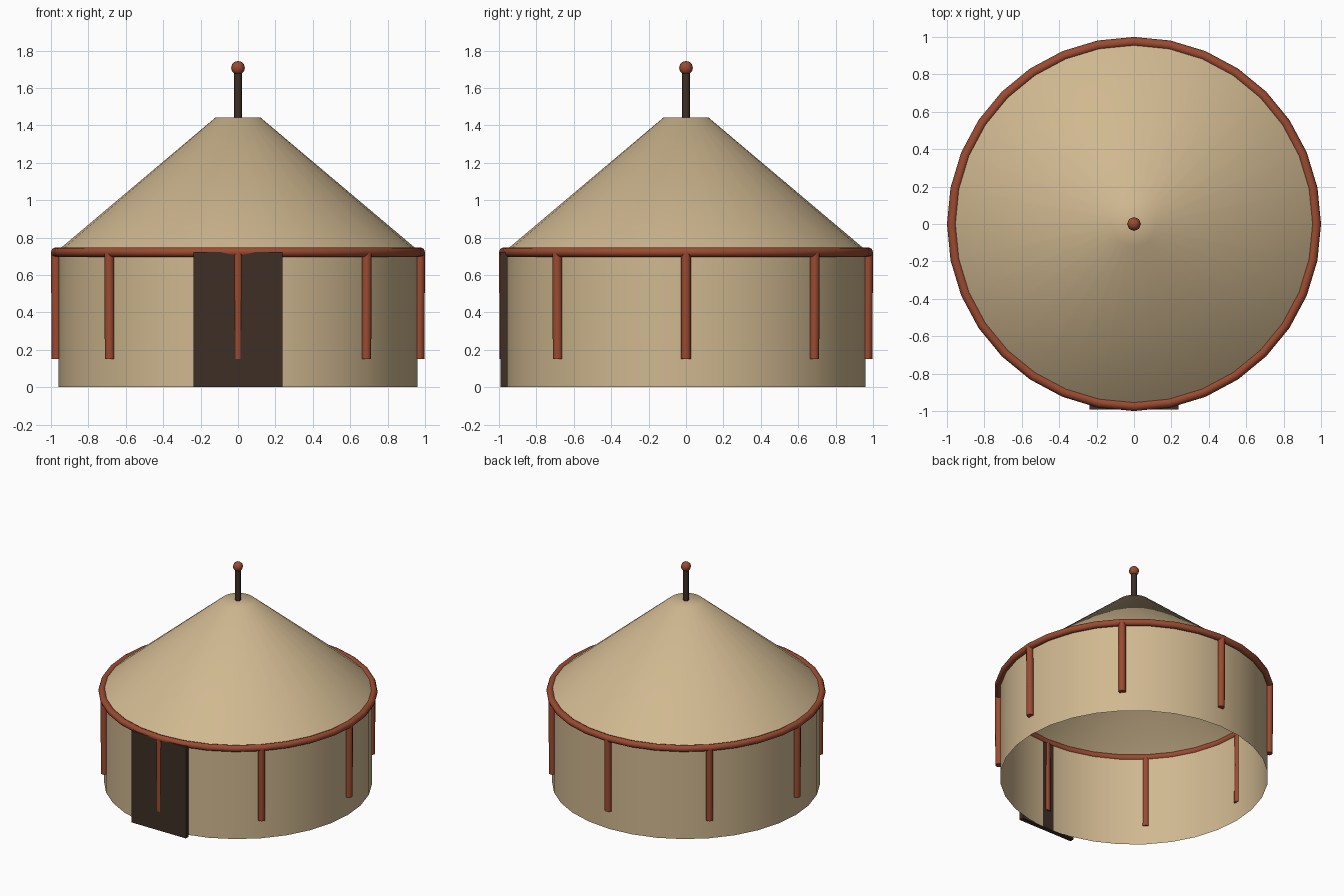
import bpy
import bmesh
from math import cos, pi
from mathutils import Matrix, Vector

cube = bpy.data.objects.get("Cube")
if cube:
    bpy.data.objects.remove(cube, do_unlink=True)


def material(name, rgb):
    m = bpy.data.materials.new(name)
    m.use_nodes = True
    m.diffuse_color = (*rgb, 1)
    m.node_tree.nodes["Principled BSDF"].inputs["Base Color"].default_value = (*rgb, 1)
    return m


canvas = material("tan canvas", (0.63, 0.48, 0.28))
red = material("red paint", (0.33, 0.07, 0.03))
dark_wood = material("dark wood", (0.047, 0.028, 0.019))


def finish(name, bm, mat, smooth=True):
    """Turn a bmesh into a named, coloured object."""
    bmesh.ops.recalc_face_normals(bm, faces=bm.faces)
    for f in bm.faces:
        f.smooth = smooth
    mesh = bpy.data.meshes.new(name)
    bm.to_mesh(mesh)
    bm.free()
    mesh.materials.append(mat)
    ob = bpy.data.objects.new(name, mesh)
    bpy.context.collection.objects.link(ob)
    return ob


def sharpen(ob):
    bpy.ops.object.select_all(action="DESELECT")
    ob.select_set(True)
    bpy.context.view_layer.objects.active = ob
    bpy.ops.object.shade_smooth_by_angle(angle=pi / 3)


def tube(r1, r2, z1, z2, sides, caps=False):
    bm = bmesh.new()
    bmesh.ops.create_cone(bm, segments=sides, radius1=r1, radius2=r2, depth=z2 - z1,
                          cap_ends=caps, matrix=Matrix.Translation((0, 0, (z1 + z2) / 2)))
    return bm


SIDES = 32
EAVE = 0.722
RING = 0.974
BAR = 0.026

# Round wall, open below
finish("wall", tube(0.96, 0.96, 0, EAVE, SIDES), canvas)

# Conical roof, closed only at its small flat top
bm = tube(RING, 0.12, EAVE, 1.442, SIDES, caps=True)
base = [f for f in bm.faces if all(v.co.z < EAVE + 0.01 for v in f.verts)]
bmesh.ops.delete(bm, geom=base, context="FACES_ONLY")
finish("roof", bm, canvas)

# Ring around the eave: a small circle swept round the centre
bm = bmesh.new()
bmesh.ops.create_circle(bm, segments=8, radius=BAR,
                        matrix=Matrix.Translation((RING, 0, EAVE)) @ Matrix.Rotation(pi / 2, 4, "X"))
bmesh.ops.spin(bm, geom=bm.verts[:] + bm.edges[:], cent=(0, 0, 0), axis=(0, 0, 1),
               angle=2 * pi, steps=SIDES, use_merge=True)
bmesh.ops.remove_doubles(bm, verts=bm.verts, dist=0.0005)
finish("eave_ring", bm, red)

# Eight posts hanging from the ring, leaning very slightly in at the foot
for i in range(8):
    bm = tube(BAR, BAR, 0.15, EAVE, 8, caps=True)
    for v in bm.verts:
        v.co.x += RING - (0.004 if v.co.z < 0.4 else 0)
    bmesh.ops.rotate(bm, verts=bm.verts, cent=(0, 0, 0), matrix=Matrix.Rotation(i * pi / 4, 3, "Z"))
    sharpen(finish(f"post_{i + 1}", bm, red))

# Door panel
bm = bmesh.new()
bmesh.ops.create_cube(bm, size=1)
bmesh.ops.scale(bm, verts=bm.verts, vec=(0.476, 0.036, EAVE))
bmesh.ops.translate(bm, verts=bm.verts, vec=Vector((0, -0.973, EAVE / 2)))
finish("door", bm, dark_wood, smooth=False)

# Roof pole and its ball
sharpen(finish("roof_pole", tube(0.021, 0.021, 1.42, 1.71, 8, caps=True), dark_wood))
bm = bmesh.new()
bmesh.ops.create_uvsphere(bm, u_segments=8, v_segments=6, radius=0.037,
                          matrix=Matrix.Translation((0, 0, 1.707)))
finish("pole_ball", bm, red)
